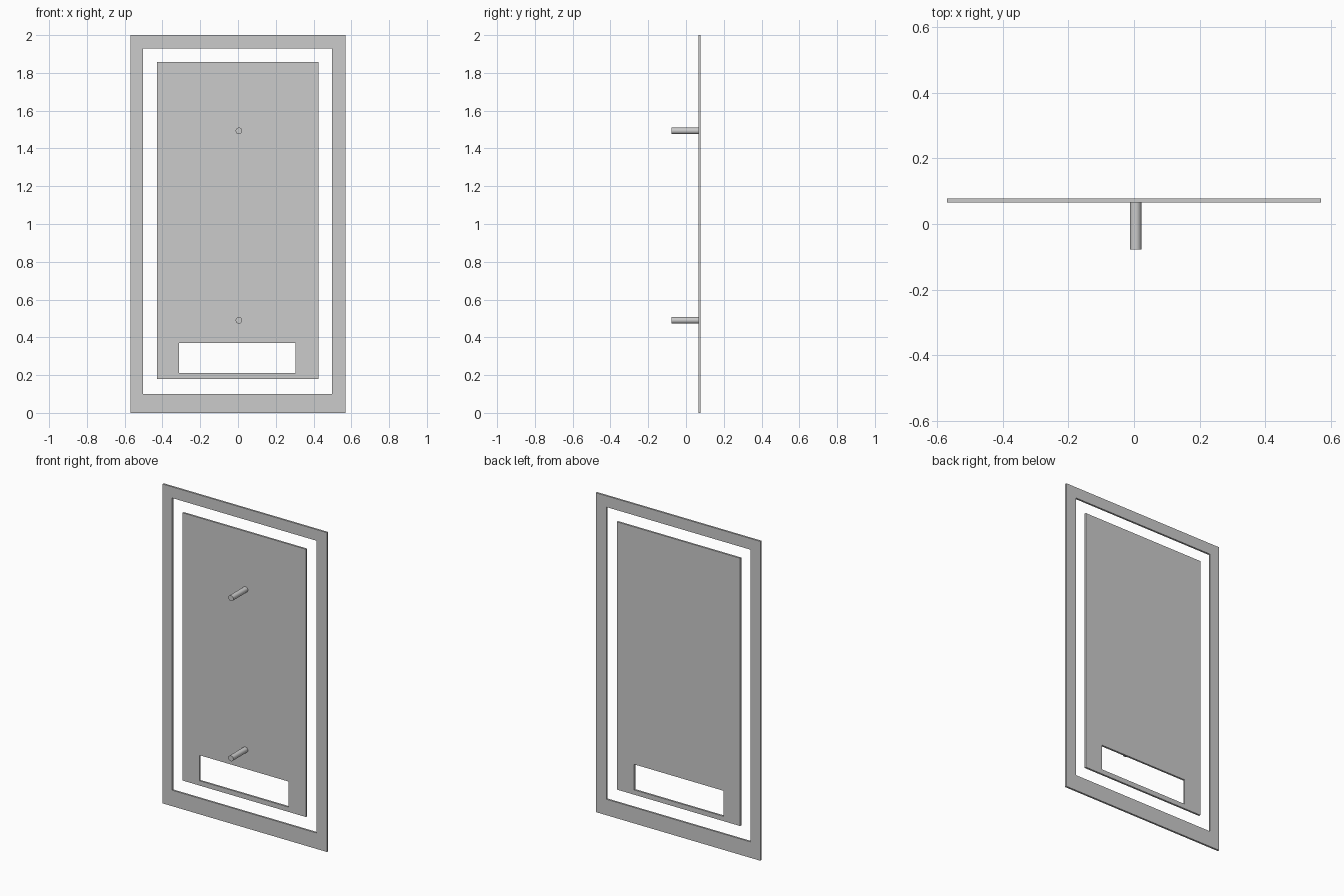
import bpy, bmesh, math

if "Cube" in bpy.data.objects:
    bpy.data.objects.remove(bpy.data.objects["Cube"])

FRONT, BACK = 0.066, 0.078


def plate_with_opening(name, outer, inner):
    """Flat plate with a rectangular opening; rects are (x0, x1, z0, z1)."""
    bm = bmesh.new()

    def loop(r, y):
        x0, x1, z0, z1 = r
        return [bm.verts.new((x, y, z))
                for x, z in ((x0, z0), (x1, z0), (x1, z1), (x0, z1))]

    # Four rings joined in a closed cycle: front, inside, back, outside
    rings = [loop(outer, FRONT), loop(inner, FRONT),
             loop(inner, BACK), loop(outer, BACK)]
    for k in range(4):
        a, b = rings[k], rings[(k + 1) % 4]
        for i in range(4):
            j = (i + 1) % 4
            bm.faces.new((a[i], a[j], b[j], b[i]))
    bmesh.ops.recalc_face_normals(bm, faces=bm.faces)
    mesh = bpy.data.meshes.new(name)
    bm.to_mesh(mesh)
    bm.free()
    obj = bpy.data.objects.new(name, mesh)
    bpy.context.collection.objects.link(obj)


def peg(name, z):
    """Round peg running from the panel towards the front."""
    y0, y1 = -0.078, BACK - 0.0005
    bpy.ops.mesh.primitive_cylinder_add(
        vertices=32, radius=0.0175, depth=y1 - y0,
        location=(0.005, (y0 + y1) / 2, z), rotation=(math.pi / 2, 0, 0))
    bpy.context.object.name = name
    bpy.ops.object.shade_smooth_by_angle(angle=math.radians(30))


# Outer border
plate_with_opening("outer_frame", (-0.57, 0.57, 0.0, 2.0),
                   (-0.503, 0.497, 0.10, 1.93))
# Inner panel with slot
plate_with_opening("inner_panel", (-0.43, 0.425, 0.18, 1.857),
                   (-0.313, 0.305, 0.21, 0.37))
# Mounting pegs
for name, z in (("lower_peg", 0.49), ("upper_peg", 1.493)):
    peg(name, z)
